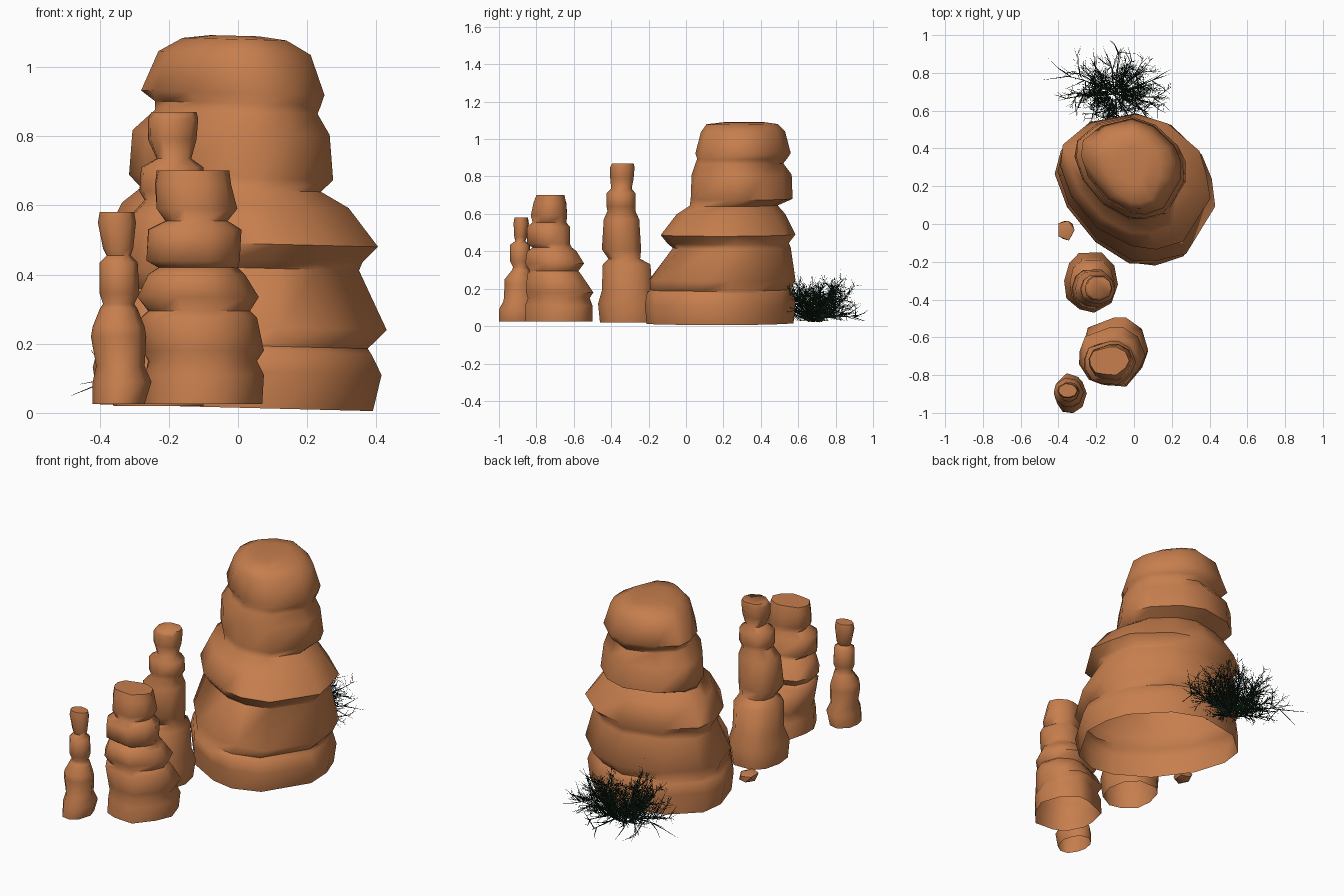
import bpy, bmesh, math, random
from mathutils import Vector

if "Cube" in bpy.data.objects:
    bpy.data.objects.remove(bpy.data.objects["Cube"])


def material(name, rgb):
    m = bpy.data.materials.new(name)
    m.diffuse_color = (*rgb, 1)
    m.use_nodes = True
    m.node_tree.nodes["Principled BSDF"].inputs["Base Color"].default_value = m.diffuse_color
    return m


SANDSTONE = material("sandstone", (0.57, 0.21, 0.075))
TWIG = material("dry_twig", (0.008, 0.022, 0.012))


def finish(name, bm, mat, angle=None):
    me = bpy.data.meshes.new(name)
    bm.to_mesh(me)
    bm.free()
    ob = bpy.data.objects.new(name, me)
    bpy.context.collection.objects.link(ob)
    me.materials.append(mat)
    if angle:
        bpy.ops.object.select_all(action='DESELECT')
        ob.select_set(True)
        bpy.context.view_layer.objects.active = ob
        bpy.ops.object.shade_smooth_by_angle(angle=math.radians(angle))
    return ob


def outline(sides, rng):
    """Irregular rounded polygon for a rock cross-section."""
    pts = []
    for i in range(sides):
        a = (i + rng.uniform(-.28, .28)) * math.tau / sides
        r = rng.uniform(.94, 1.08)
        pts.append((r * math.cos(a), r * math.sin(a)))
    return pts


def rock(name, levels, seed, sides=11, base=None, tilt=0.0, wobble=0.025):
    """Loft eroded layers; each level is (z, x min, x max, y min, y max)."""
    rng = random.Random(seed)
    base = base or outline(sides, rng)
    bm = bmesh.new()
    rings = []
    for z, x0, x1, y0, y1 in levels:
        pts = [(x * (1 + rng.uniform(-wobble, wobble)),
                y * (1 + rng.uniform(-wobble, wobble))) for x, y in base]
        lx, hx = min(p[0] for p in pts), max(p[0] for p in pts)
        ly, hy = min(p[1] for p in pts), max(p[1] for p in pts)
        ring = []
        for px, py in pts:
            x = x0 + (px - lx) / (hx - lx) * (x1 - x0)
            y = y0 + (py - ly) / (hy - ly) * (y1 - y0)
            ring.append(bm.verts.new((x, y, z - tilt * x)))
        rings.append(ring)
    n = len(base)
    for a, b in zip(rings, rings[1:]):
        for i in range(n):
            j = (i + 1) % n
            bm.faces.new((a[i], a[j], b[j], b[i]))
    bm.faces.new(rings[-1])   # top cap; the underside stays open
    return finish(name, bm, SANDSTONE, 66)


# Large layered butte
butte_plan = [(.41, -.11), (.40, .04), (.35, .17), (.18, .33), (0, .40), (-.25, .34),
              (-.40, .21), (-.42, .08), (-.36, -.10), (-.21, -.29), (-.02, -.40),
              (.11, -.41), (.26, -.36)]
rock("large_butte", [
    (.015, -.40, .39, -.21, .575), (.12, -.42, .415, -.22, .585),
    (.18, -.405, .385, -.21, .575), (.195, -.38, .375, -.19, .56),
    (.25, -.405, .43, -.195, .585), (.42, -.36, .35, -.07, .56),
    (.445, -.36, .36, -.10, .55), (.49, -.39, .405, -.135, .585),
    (.60, -.335, .32, -.05, .53), (.645, -.28, .24, .02, .49),
    (.68, -.315, .275, .025, .57), (.81, -.305, .265, .03, .565),
    (.87, -.24, .23, .05, .52), (.895, -.24, .24, .06, .54),
    (.925, -.28, .25, .05, .56), (1.04, -.23, .21, .08, .53),
    (1.08, -.16, .14, .11, .49), (1.09, -.08, .06, .2, .42),
], 3, base=butte_plan, tilt=.025, wobble=.02)

# Slender middle pillar
rock("middle_pillar", [
    (.02, -.36, -.10, -.46, -.16), (.12, -.37, -.085, -.47, -.15),
    (.19, -.345, -.10, -.45, -.18), (.33, -.34, -.10, -.445, -.19),
    (.36, -.30, -.12, -.415, -.245), (.41, -.33, -.105, -.45, -.24),
    (.57, -.31, -.10, -.44, -.25), (.615, -.27, -.12, -.42, -.27),
    (.64, -.285, -.10, -.425, -.27), (.71, -.28, -.10, -.425, -.27),
    (.735, -.235, -.135, -.40, -.29), (.79, -.26, -.12, -.405, -.28),
    (.85, -.26, -.115, -.405, -.275), (.87, -.25, -.12, -.395, -.28),
], 8, sides=10)

# Stout front stack
rock("front_stack", [
    (.025, -.27, .07, -.86, -.50), (.11, -.27, .075, -.86, -.50),
    (.15, -.26, .055, -.845, -.515), (.18, -.275, .075, -.855, -.495),
    (.275, -.28, .055, -.85, -.56), (.295, -.26, .035, -.835, -.575),
    (.335, -.29, .06, -.86, -.545), (.40, -.26, .02, -.85, -.585),
    (.42, -.23, .00, -.82, -.61), (.44, -.265, .005, -.85, -.62),
    (.53, -.26, .01, -.85, -.62), (.555, -.21, -.03, -.82, -.64),
    (.59, -.235, -.002, -.83, -.635), (.66, -.24, -.02, -.815, -.64),
    (.70, -.235, -.025, -.80, -.65),
], 5, sides=11)

# Thin outer pillar
rock("outer_pillar", [
    (.025, -.42, -.27, -1.0, -.80), (.09, -.42, -.25, -1.0, -.79),
    (.135, -.41, -.27, -.975, -.815), (.22, -.425, -.265, -.97, -.815),
    (.25, -.42, -.27, -.97, -.82), (.30, -.40, -.29, -.93, -.835),
    (.315, -.39, -.30, -.925, -.845), (.345, -.40, -.285, -.94, -.835),
    (.435, -.40, -.29, -.94, -.835), (.455, -.38, -.31, -.912, -.86),
    (.475, -.39, -.303, -.918, -.85),
    (.55, -.405, -.295, -.922, -.84), (.58, -.40, -.30, -.917, -.845),
], 12, sides=10)

# Loose stone
rng = random.Random(4)
bm = bmesh.new()
bmesh.ops.create_icosphere(bm, subdivisions=1, radius=1)
for v in bm.verts:
    k = rng.uniform(.85, 1.15)
    v.co = Vector((v.co.x * .05 * k - .36, v.co.y * .06 * k - .03, v.co.z * .035 * k + .055))
finish("loose_stone", bm, SANDSTONE, 40)

# Dry bush: tapered stems that fork twice
bush = bmesh.new()
rng = random.Random(21)


def spike(a, b, ra, rb):
    d = (b - a).normalized()
    u = d.orthogonal().normalized()
    w = d.cross(u)
    rings = [[bush.verts.new(c + r * (u * math.cos(t * math.tau / 3) + w * math.sin(t * math.tau / 3)))
              for t in range(3)] for c, r in ((a, ra), (b, rb))]
    for i in range(3):
        j = (i + 1) % 3
        bush.faces.new((rings[0][i], rings[0][j], rings[1][j], rings[1][i]))


def branch(start, direction, length, radius, depth):
    pos, d, steps = start, direction.normalized(), 3 if depth else 2
    for s in range(steps):
        bend = Vector([rng.uniform(-.13, .13) for _ in range(3)])
        d = (d + bend).normalized()
        end = pos + d * length / steps
        end.z = min(max(end.z, .03), .34)
        end.y = min(max(end.y, .54), .97)
        fall = .8 / steps
        spike(pos, end, radius * (1 - fall * s), radius * (1 - fall * (s + 1)))
        if depth:
            for _ in range(3):
                side = Vector([rng.uniform(-1, 1) for _ in range(3)]) + Vector((0, 0, .2))
                branch(pos.lerp(end, rng.uniform(.2, 1)), d * .8 + side,
                       length * rng.uniform(.35, .6), max(radius * .5, .0014), depth - 1)
        pos = end


count = 26
for i in range(count):
    a = i * 2.39996 + rng.uniform(-.2, .2)
    root = Vector((-.10 + .04 * math.cos(a), .69 + .03 * math.sin(a), .025))
    rise = .35 + 1.7 * (i / count)
    branch(root, Vector((math.cos(a), .8 * math.sin(a), rise)), rng.uniform(.15, .2), .006, 2)
# long low stems
for a, l in ((88, .24), (60, .2), (25, .25), (-8, .25), (120, .2), (150, .28), (183, .27)):
    a = math.radians(a)
    branch(Vector((-.10, .69, .05)), Vector((math.cos(a), math.sin(a), .1)), l, .006, 1)
finish("dry_bush", bush, TWIG)
